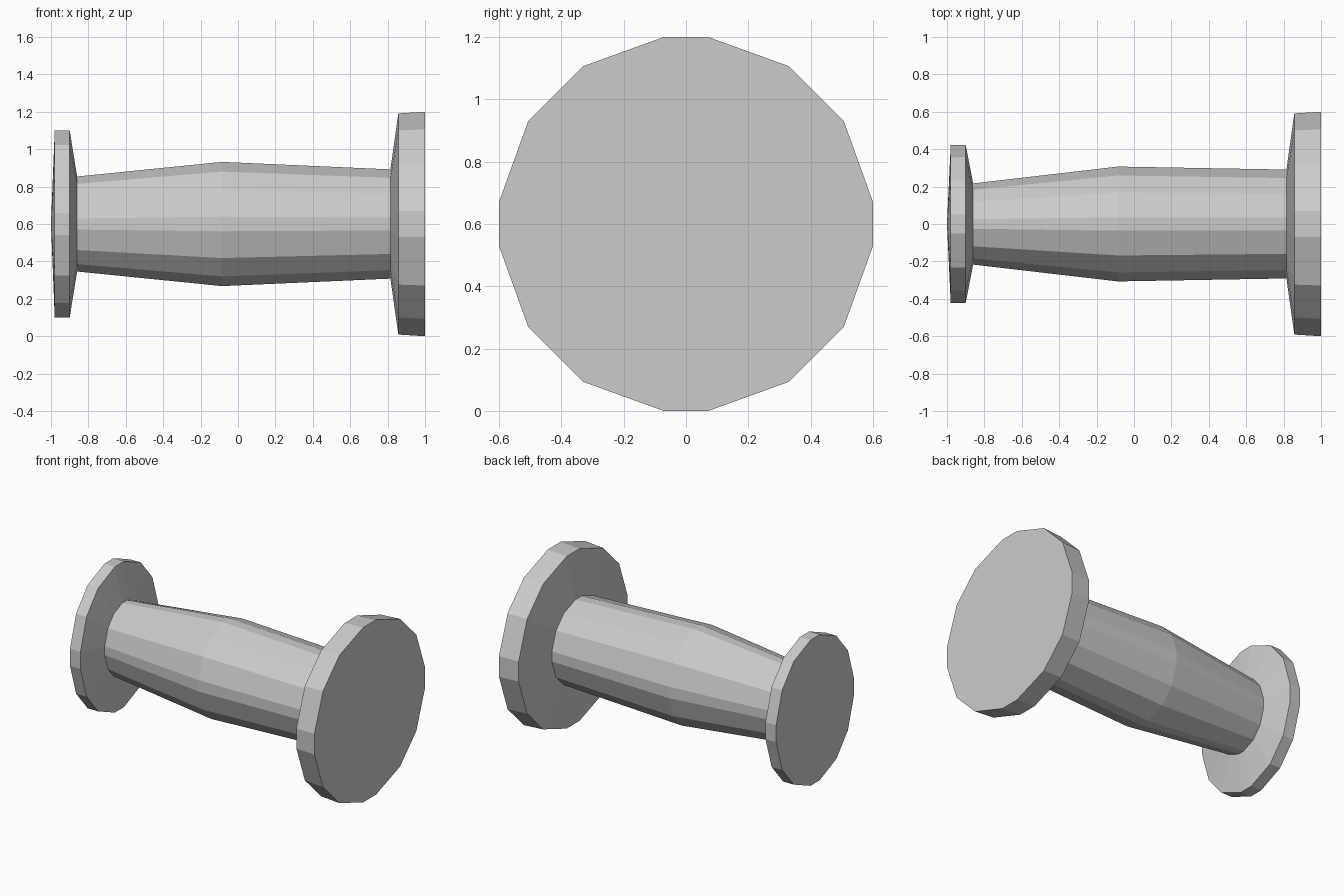
import bpy, bmesh
from math import sin, cos, radians

if "Cube" in bpy.data.objects:
    bpy.data.objects.remove(bpy.data.objects["Cube"])

CENTRE_Z = 0.6
NARROW = radians(6.7)   # half angle of the short facets
WIDE = radians(33.0)
ANGLES = [radians(90) * q + a for q in range(4) for a in (-NARROW, NARROW, WIDE, radians(90) - WIDE)]
ANGLES = sorted(a for a in ANGLES)


def spool_part(name, sections, start=None, end=None):
    """Loft 16-sided sections (x, half width, half height); ends: None, 'flat' or apex x."""
    bm = bmesh.new()
    rings = []
    for x, hy, hz in sections:
        k = 1 / cos(NARROW)
        rings.append([bm.verts.new((x, hy * k * sin(a), CENTRE_Z + hz * k * cos(a))) for a in ANGLES])
    n = len(ANGLES)
    for r0, r1 in zip(rings, rings[1:]):
        for i in range(n):
            j = (i + 1) % n
            bm.faces.new((r0[i], r0[j], r1[j], r1[i]))
    for ring, cap in ((rings[0], start), (rings[-1], end)):
        if cap == 'flat':
            bm.faces.new(ring)
        elif cap is not None:
            tip = bm.verts.new((cap, 0, CENTRE_Z))
            for i in range(n):
                bm.faces.new((ring[i], ring[(i + 1) % n], tip))
    bmesh.ops.recalc_face_normals(bm, faces=bm.faces)
    # open tubes: make sure the normals point outwards
    f = bm.faces[:][0]
    c = f.calc_center_median()
    if f.normal.y * c.y + f.normal.z * (c.z - CENTRE_Z) < 0:
        bmesh.ops.reverse_faces(bm, faces=bm.faces)
    mesh = bpy.data.meshes.new(name)
    bm.to_mesh(mesh)
    bm.free()
    obj = bpy.data.objects.new(name, mesh)
    bpy.context.collection.objects.link(obj)
    return obj


# Small oval flange with a slightly domed outer face
small = [(-0.98, 0.422, 0.5), (-0.90, 0.423, 0.5), (-0.86, 0.217, 0.254)]
spool_part("small_flange", small, start=-1.0)

# Bulging barrel between the flanges
barrel = [small[-1], (-0.085, 0.307, 0.332), (0.815, 0.291, 0.292)]
spool_part("barrel", barrel)

# Large flange with a flat outer face
spool_part("large_flange", [barrel[-1], (0.857, 0.591, 0.591), (1.0, 0.6, 0.6)], end='flat')
